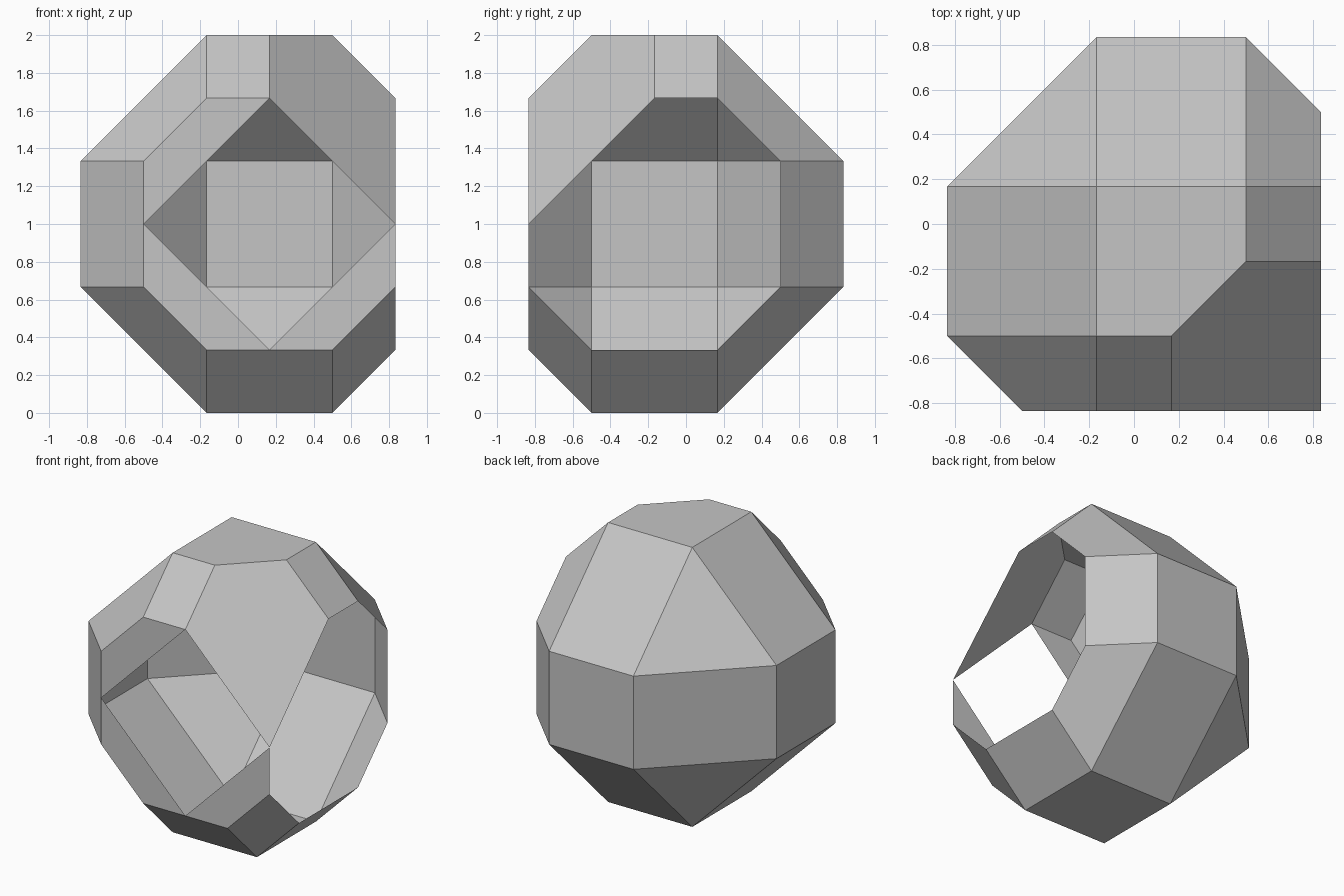
import bpy
import bmesh
from itertools import product
from mathutils import Matrix, Vector

cube = bpy.data.objects.get("Cube")
if cube:
    bpy.data.objects.remove(cube, do_unlink=True)

grey = bpy.data.materials.new("light grey")
grey.use_nodes = True
colour = (0.56, 0.56, 0.56, 1)
grey.diffuse_color = colour
grey.node_tree.nodes["Principled BSDF"].inputs["Base Color"].default_value = colour

bm = bmesh.new()


def slice_off(point, normal, cap):
    """Remove everything beyond a plane, optionally closing the cut with one face."""
    geom = bm.verts[:] + bm.edges[:] + bm.faces[:]
    cut = bmesh.ops.bisect_plane(bm, geom=geom, dist=1e-4, plane_co=point,
                                 plane_no=normal, clear_outer=True)
    if cap:
        edges = [e for e in cut["geom_cut"] if isinstance(e, bmesh.types.BMEdge)]
        bmesh.ops.contextual_create(bm, geom=edges)


# Body: a solid with 26 sides, whose corners have one long coordinate
for axis in range(3):
    for signs in product((-1, 1), repeat=3):
        corner = Vector(signs)
        corner[axis] *= 3
        bm.verts.new(corner)
bmesh.ops.convex_hull(bm, input=bm.verts[:])
bmesh.ops.dissolve_limit(bm, angle_limit=0.01, verts=bm.verts[:], edges=bm.edges[:])

# Flat upper corner and flat front, then the open side
slice_off((4, 0, 0), (1, -1, 1), True)
slice_off((0, -2, 0), (0, -1, 0), True)
slice_off((2, 0, 0), (1, 0, 0), False)


def front_faces():
    return [f for f in bm.faces if all(abs(v.co.y + 2) < 1e-3 for v in f.verts)]


# Diamond opening in the front
for sx, sz in ((-1, 1), (-1, -1), (1, -1)):
    faces = front_faces()
    edges = {e for f in faces for e in f.edges}
    verts = {v for f in faces for v in f.verts}
    bmesh.ops.bisect_plane(bm, geom=list(verts) + list(edges) + faces, dist=1e-4,
                           plane_co=(2 * sx, 0, 0), plane_no=(sx, 0, sz))
middle = [f for f in front_faces()
          if all(abs(v.co.x) + abs(v.co.z) < 2.01 for v in f.verts)]
bmesh.ops.delete(bm, geom=middle, context='FACES')

# Size and position
bmesh.ops.recalc_face_normals(bm, faces=bm.faces[:])
bm.transform(Matrix.Translation((1 / 6, -1 / 6, 1)) @ Matrix.Scale(1 / 3, 4))

mesh = bpy.data.meshes.new("faceted_shell")
bm.to_mesh(mesh)
bm.free()
mesh.materials.append(grey)
shell = bpy.data.objects.new("faceted_shell", mesh)
bpy.context.collection.objects.link(shell)
